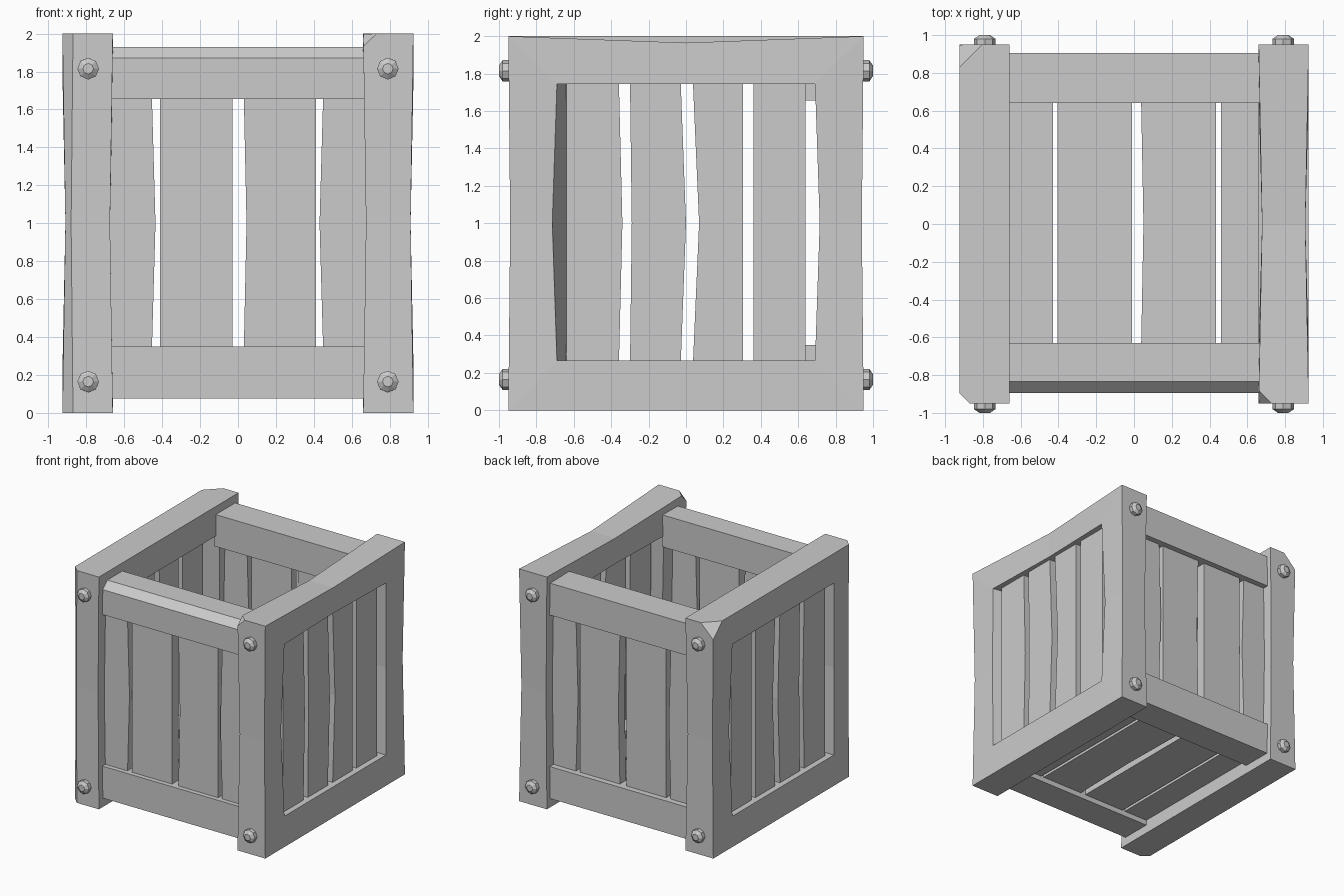
import bpy, bmesh, math
from mathutils import Vector, Matrix

cube = bpy.data.objects.get("Cube")
if cube:
    bpy.data.objects.remove(cube, do_unlink=True)

grey = bpy.data.materials.new("plain_grey")
grey.use_nodes = True
grey.diffuse_color = (0.6, 0.6, 0.6, 1)
grey.node_tree.nodes["Principled BSDF"].inputs["Base Color"].default_value = (0.6, 0.6, 0.6, 1)


def finish(name, bm):
    bmesh.ops.recalc_face_normals(bm, faces=bm.faces)
    mesh = bpy.data.meshes.new(name)
    bm.to_mesh(mesh)
    bm.free()
    mesh.materials.append(grey)
    obj = bpy.data.objects.new(name, mesh)
    bpy.context.collection.objects.link(obj)
    return obj


def chop(bm, point, normal):
    """Cut a corner or edge off and close the hole."""
    geom = bm.verts[:] + bm.edges[:] + bm.faces[:]
    cut = bmesh.ops.bisect_plane(bm, geom=geom, plane_co=point, plane_no=Vector(normal).normalized(), clear_outer=True)
    edges = [e for e in cut["geom_cut"] if isinstance(e, bmesh.types.BMEdge)]
    bmesh.ops.holes_fill(bm, edges=edges)


def board(place, u, d, l, bend=(0, 0)):
    """Plank of width u, depth d and length l, whose long edges bow by bend halfway."""
    bm = bmesh.new()
    rings = []
    for t in (0, 0.5, 1):
        length = l[0] + (l[1] - l[0]) * t
        bow = 1 if t == 0.5 else 0
        a, b = u[0] + bend[0] * bow, u[1] + bend[1] * bow
        corners = ((a, d[0]), (b, d[0]), (b, d[1]), (a, d[1]))
        rings.append([bm.verts.new(place(w, h, length)) for w, h in corners])
    for r, s in zip(rings, rings[1:]):
        for i in range(4):
            j = (i + 1) % 4
            bm.faces.new((r[i], r[j], s[j], s[i]))
    bm.faces.new(rings[0])
    bm.faces.new(rings[-1])
    return bm


def side_frame(side, sag):
    """Warped square frame with an open centre."""
    bm = bmesh.new()
    ring = [(-1, -1), (0, -1), (1, -1), (1, 0), (1, 1), (0, 1), (-1, 1), (-1, 0)]
    loops = []
    for hole, inside in ((0, 0), (1, 0), (1, 1), (0, 1)):
        loop = []
        for sy, sz in ring:
            y, z = (sy * 0.69, 1.005 + sz * 0.74) if hole else (sy * 0.95, 1 + sz)
            pinch = 0
            if sz == 0:
                y += sy * (0.025 if hole else -0.01)
                pinch = 0.015
            if sag and (sy, sz) == (0, 1):
                pinch = 0.018
                z -= 0 if hole else sag
            if sag and hole and inside and sy == -1:
                y = -0.64
            x = 0.66 + pinch if inside else 0.925 - pinch
            loop.append(bm.verts.new((side * x, y, z)))
        loops.append(loop)
    for k in range(4):
        a, b = loops[k], loops[(k + 1) % 4]
        for i in range(8):
            j = (i + 1) % 8
            bm.faces.new((a[i], a[j], b[j], b[i]))
    return bm


# Side frames with chipped corners
frame = side_frame(1, 0.035)
chop(frame, (0.73, -0.95, 2), (-1, -1, 1))
finish("left_frame", frame)
frame = side_frame(-1, 0)
chop(frame, (-0.925, 0.83, 2), (-1, 1, 1))
chop(frame, (-0.87, -0.95, 1), (-1, -1, 0))
finish("right_frame", frame)


# Front and back rails
def along_x(w, h, length):
    return (length, w, h)


heights = {"top": (1.655, 1.93), "bottom": (0.075, 0.35)}
for level, span in heights.items():
    front = board(along_x, (-0.895, -0.63), span, (-0.67, 0.67))
    if level == "top":
        chop(front, (0, -0.895, 1.87), (0, -1, 1))
    finish("front_%s_rail" % level, front)
    finish("back_%s_rail" % level, board(along_x, (0.64, 0.905), span, (-0.67, 0.67)))

# Upright planks of the front and back
wall = [
    ((-0.7, -0.455), (0, 0.02)),
    ((-0.41, -0.03), (0, 0)),
    ((0.03, 0.41), (0.015, 0)),
    ((0.45, 0.7), (-0.02, 0)),
]
for name, side in (("front", -1), ("back", 1)):
    for i, (u, bend) in enumerate(wall):
        finish("%s_plank_%d" % (name, i + 1),
               board(lambda w, h, t: (w, side * h, t), u, (0.77, 0.855), (0.3, 1.7), bend))

# Upright planks of the two sides
panel = [
    ((-0.64, -0.36), (0, 0.02)),
    ((-0.30, -0.03), (0.01, 0.03)),
    ((0.035, 0.305), (0.035, 0)),
    ((0.36, 0.64), (0, 0)),
]
for name, side in (("left", 1), ("right", -1)):
    for i, (u, bend) in enumerate(panel):
        finish("%s_plank_%d" % (name, i + 1),
               board(lambda w, h, t: (side * h, w, t), u, (0.78, 0.875), (0.2, 1.8), bend))

# Floor planks
floor = [
    ((-0.7, -0.43), 0),
    ((-0.405, -0.01), 0),
    ((0.035, 0.435), 0.015),
    ((0.46, 0.7), 0),
]
for i, (u, bow) in enumerate(floor):
    finish("floor_plank_%d" % (i + 1),
           board(lambda w, h, t: (w, t, h), u, (0.12, 0.2), (-0.8, 0.8), (bow, 0)))

# Bolts: a short drum with a tapered head
for face, side in (("front", -1), ("back", 1)):
    for x in (-0.79, 0.79):
        for z in (0.165, 1.815):
            bm = bmesh.new()
            turn = Matrix.Rotation(-side * math.pi / 2, 4, "X")
            for r1, r2, y0, y1 in ((0.057, 0.057, 0.93, 0.98), (0.057, 0.028, 0.98, 1.0)):
                spot = Matrix.Translation((x, side * (y0 + y1) / 2, z))
                bmesh.ops.create_cone(bm, cap_ends=True, segments=8, radius1=r1, radius2=r2,
                                      depth=y1 - y0, matrix=spot @ turn)
            finish("%s_bolt" % face, bm)
